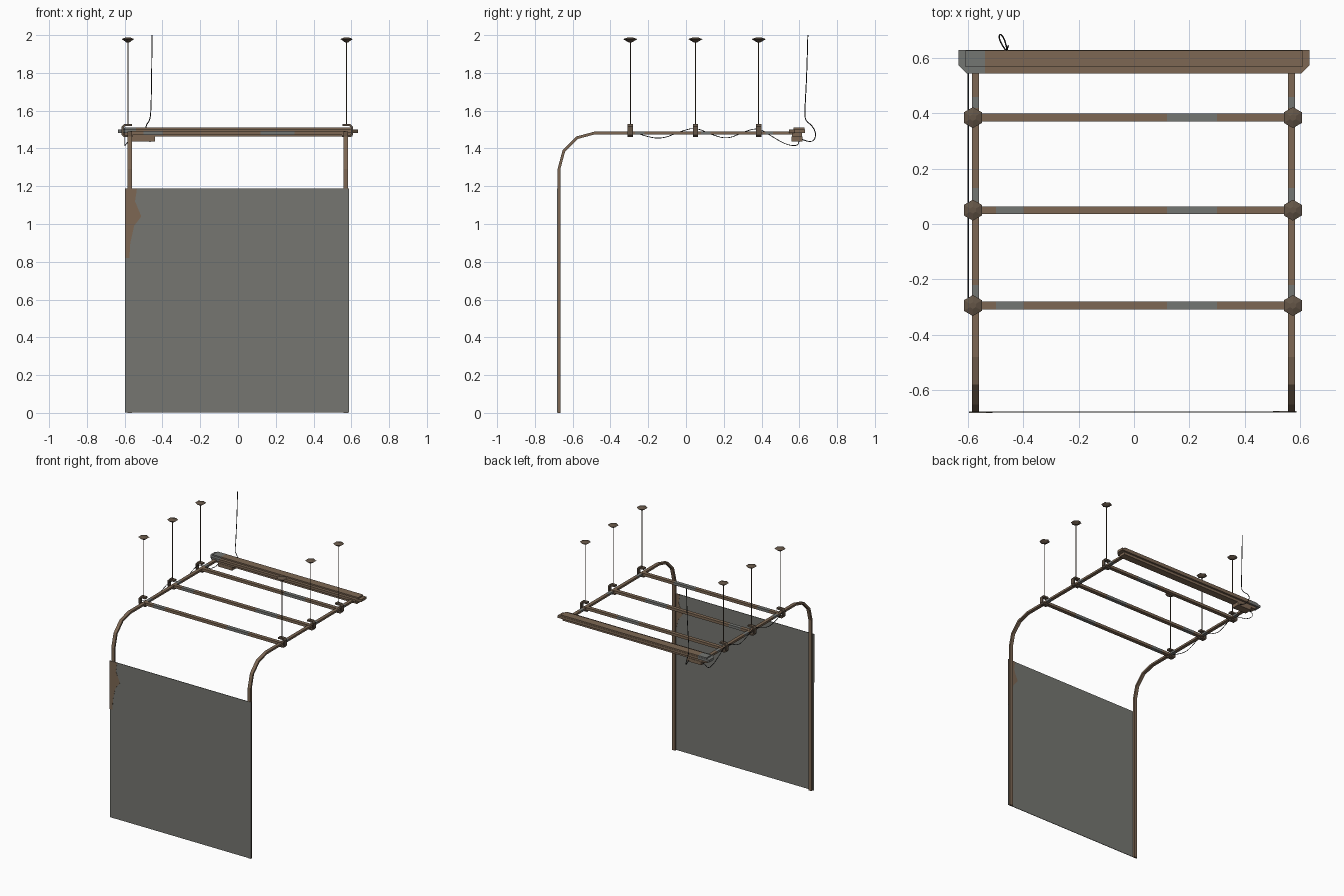
import bpy, bmesh
from math import sin, cos, radians
from mathutils import Vector

cube = bpy.data.objects.get("Cube")
if cube:
    bpy.data.objects.remove(cube, do_unlink=True)


def material(name, rgb):
    m = bpy.data.materials.new(name)
    m.use_nodes = True
    m.diffuse_color = (*rgb, 1)
    bsdf = next(n for n in m.node_tree.nodes if n.type == 'BSDF_PRINCIPLED')
    bsdf.inputs["Base Color"].default_value = (*rgb, 1)
    bsdf.inputs["Roughness"].default_value = 0.8
    return m


RUST = material("rusty_brown", (0.205, 0.137, 0.088))
DARK = material("dark_rust", (0.125, 0.09, 0.062))
GREY = material("panel_grey", (0.18, 0.183, 0.165))
STEEL = material("worn_steel", (0.175, 0.18, 0.17))
BLACK = material("cable_black", (0.02, 0.02, 0.02))


def finish(name, bm, mats):
    bmesh.ops.recalc_face_normals(bm, faces=bm.faces)
    mesh = bpy.data.meshes.new(name)
    bm.to_mesh(mesh)
    bm.free()
    for m in mats:
        mesh.materials.append(m)
    ob = bpy.data.objects.new(name, mesh)
    bpy.context.collection.objects.link(ob)
    return ob


def prism(name, pts, axis, lo, hi, mat, worn=(), worn_axis=0):
    """Extrude a 2D outline along an axis; bands in worn show bare steel."""
    def place(p, t):
        v = list(p)
        v.insert(axis, t)
        return v
    bm = bmesh.new()
    face = bm.faces.new([bm.verts.new(place(p, lo)) for p in pts])
    ext = bmesh.ops.extrude_face_region(bm, geom=[face])
    shift = Vector(place((0, 0), hi - lo))
    for v in ext["geom"]:
        if isinstance(v, bmesh.types.BMVert):
            v.co += shift
    n = Vector([float(i == worn_axis) for i in range(3)])
    for cut in [c for band in worn for c in band]:
        geom = bm.verts[:] + bm.edges[:] + bm.faces[:]
        bmesh.ops.bisect_plane(bm, geom=geom, plane_co=n * cut, plane_no=n)
    for f in bm.faces:
        c = f.calc_center_median()[worn_axis]
        f.material_index = int(any(a < c < b for a, b in worn))
    return finish(name, bm, [mat, STEEL])


def rect(a0, a1, b0, b1):
    return [(a0, b0), (a1, b0), (a1, b1), (a0, b1)]


def box(name, x, y, z, mat, worn=()):
    return prism(name, rect(*x, *y), 2, *z, mat, worn)


def wire(name, pts, radius, mat, kind='NURBS'):
    cu = bpy.data.curves.new(name, 'CURVE')
    cu.dimensions = '3D'
    cu.bevel_depth = radius
    cu.bevel_resolution = 1
    cu.resolution_u = 5
    sp = cu.splines.new(kind)
    sp.points.add(len(pts) - 1)
    for p, co in zip(sp.points, pts):
        p.co = (*co, 1)
    if kind == 'NURBS':
        sp.order_u = 3
        sp.use_endpoint_u = True
    cu.use_fill_caps = True
    cu.materials.append(mat)
    ob = bpy.data.objects.new(name, cu)
    bpy.context.collection.objects.link(ob)
    return ob


def cone(bm, x, y, z0, z1, r0, r1):
    new = bmesh.ops.create_cone(bm, cap_ends=True, segments=6,
                                radius1=r0, radius2=r1, depth=z1 - z0)
    bmesh.ops.translate(bm, verts=new["verts"], vec=(x, y, (z0 + z1) / 2))


# Door sheet with a rust stain on each face
FRONT = -0.682
box("door_panel", (-0.597, 0.588), (FRONT, FRONT + 0.004), (0.002, 1.187), GREY)
stain = [(-0.597, 1.187), (-0.535, 1.187), (-0.545, 1.12), (-0.512, 1.04),
         (-0.55, 0.99), (-0.57, 0.9), (-0.575, 0.82), (-0.597, 0.82)]
prism("front_rust_stain", stain, 1, FRONT - 0.001, FRONT, RUST)
prism("back_rust_stain", [(-x - 0.009, z) for x, z in stain], 1,
      FRONT + 0.004, FRONT + 0.005, RUST)

# Curved rails: upright, bend, then level run to the header
BEND_Y, BEND_Z = -0.481, 1.291


def rail_side(r):
    bend = [(BEND_Y - r * cos(radians(a)), BEND_Z + r * sin(radians(a)))
            for a in range(0, 91, 30)]
    return [(BEND_Y - r, 0)] + bend + [(0.6, BEND_Z + r)]


outline = rail_side(0.199) + rail_side(0.184)[::-1]
rail_wear = [(-0.27, -0.22), (0.08, 0.13), (0.42, 0.46)]
for side, x in (("right", -0.573), ("left", 0.57)):
    prism(side + "_rail", outline, 0, x - 0.0125, x + 0.0125, RUST, rail_wear, 1)

# Cross bars with clamps, hanging rods and ceiling mounts
ROWS = (-0.295, 0.05, 0.385)
both, single = [(-0.5, -0.4), (0.12, 0.3)], [(0.12, 0.3)]
claw = [(-0.022, 1.53), (0.02, 1.53), (0.033, 1.515), (0.033, 1.472),
        (0.022, 1.46), (-0.024, 1.46), (-0.024, 1.47), (0.018, 1.47),
        (0.023, 1.477), (0.023, 1.51), (0.016, 1.518), (-0.022, 1.518)]
for i, y in enumerate(ROWS):
    box(f"cross_bar_{i}", (-0.57, 0.57), (y - 0.014, y + 0.014),
        (1.472, 1.492), RUST, single if i == 2 else both)
    for s in (-1, 1):
        x = -0.004 + s * 0.579
        tag = f"{'left' if s > 0 else 'right'}_{i}"
        prism("clamp_" + tag, [(x + s * a, z) for a, z in claw], 1,
              y - 0.014, y + 0.014, DARK)
        wire("hanging_rod_" + tag, [(x, y, 1.52), (x, y, 1.97)], 0.003, DARK, 'POLY')
        bm = bmesh.new()
        cone(bm, x, y, 1.962, 1.979, 0.01, 0.038)
        cone(bm, x, y, 1.979, 1.988, 0.038, 0.012)
        finish("ceiling_mount_" + tag, bm, [DARK])

# Header beam across the rail ends, with a motor box underneath
plan = [(-0.635, 0.63), (0.635, 0.63), (0.635, 0.575),
        (0.605, 0.545), (-0.605, 0.545), (-0.635, 0.575)]
prism("header_plate", plan, 2, 1.482, 1.5, RUST, [(-0.64, -0.54)])
box("header_cap", (-0.61, 0.61), (0.568, 0.628), (1.5, 1.51), RUST, [(-0.62, -0.54)])
box("header_base", (-0.605, 0.605), (0.56, 0.615), (1.463, 1.482), RUST)
box("motor_box", (-0.56, -0.44), (0.558, 0.618), (1.437, 1.463), RUST)

# Power lead from the ceiling
wire("power_lead", [(-0.455, 0.645, 2), (-0.457, 0.64, 1.8), (-0.46, 0.63, 1.62),
                    (-0.465, 0.628, 1.55), (-0.49, 0.67, 1.52),
                    (-0.485, 0.692, 1.47), (-0.465, 0.665, 1.425),
                    (-0.455, 0.61, 1.45)], 0.0025, BLACK)

# Sagging cable along the right rail
X = -0.6
wire("side_cable", [(X, -0.295, 1.495), (X, -0.23, 1.468), (X, -0.13, 1.448),
                    (X, -0.03, 1.49), (X, 0.05, 1.512), (X, 0.13, 1.475),
                    (X, 0.22, 1.448), (X, 0.31, 1.49), (X, 0.385, 1.51),
                    (X, 0.46, 1.46), (X, 0.53, 1.42), (X, 0.59, 1.412),
                    (-0.58, 0.6, 1.44), (-0.55, 0.6, 1.45)], 0.0022, BLACK)
